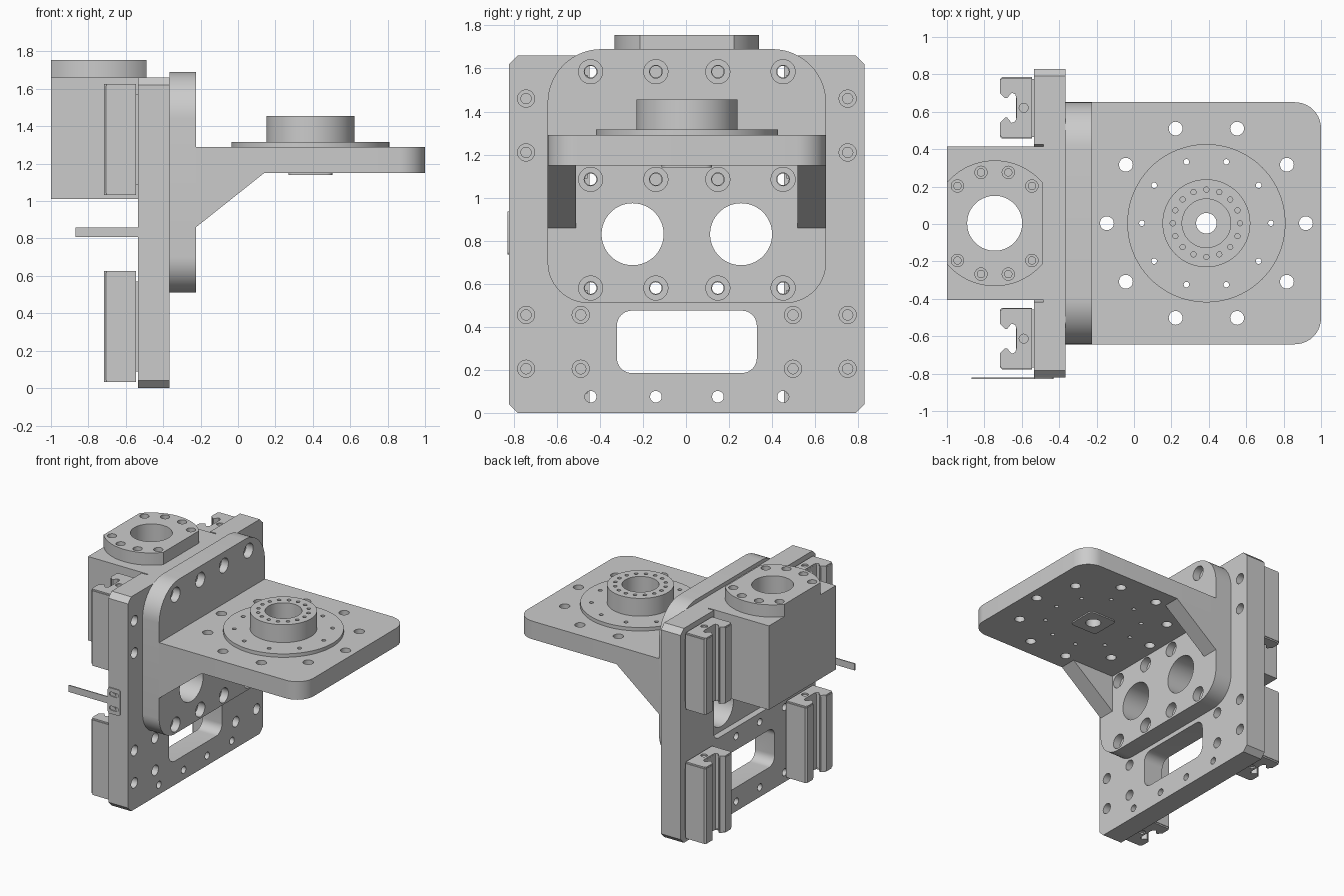
import bpy, bmesh
from math import cos, sin, pi, radians

if "Cube" in bpy.data.objects:
    bpy.data.objects.remove(bpy.data.objects["Cube"])

YC = 0.004  # small sideways offset that centres the whole model


def add_prism(bm, pts, axis, a, b):
    def place(p, d):
        u, v = p
        return {'x': (d, u + YC, v), 'y': (u, d + YC, v), 'z': (u, v + YC, d)}[axis]
    lo = [bm.verts.new(place(p, a)) for p in pts]
    hi = [bm.verts.new(place(p, b)) for p in pts]
    faces = [bm.faces.new(lo), bm.faces.new(hi[::-1])]
    n = len(pts)
    for i in range(n):
        j = (i + 1) % n
        faces.append(bm.faces.new((lo[i], hi[i], hi[j], lo[j])))
    bmesh.ops.recalc_face_normals(bm, faces=faces)


def make(name, prisms):
    bm = bmesh.new()
    for p in prisms:
        add_prism(bm, *p)
    me = bpy.data.meshes.new(name)
    bm.to_mesh(me)
    bm.free()
    ob = bpy.data.objects.new(name, me)
    bpy.context.collection.objects.link(ob)
    return ob


def cut(ob, prisms):
    tool = make("cutter", prisms)
    mod = ob.modifiers.new("cut", 'BOOLEAN')
    mod.operation, mod.solver, mod.object = 'DIFFERENCE', 'EXACT', tool
    bpy.context.view_layer.update()
    dg = bpy.context.evaluated_depsgraph_get()
    me = bpy.data.meshes.new_from_object(ob.evaluated_get(dg))
    ob.modifiers.clear()
    ob.data = me
    bpy.data.objects.remove(tool)


def circle(u, v, r, n=32):
    return [(u + r * cos(2 * pi * i / n), v + r * sin(2 * pi * i / n)) for i in range(n)]


def ring(u, v, radius, count, r, n=20):
    return [circle(u + radius * cos(2 * pi * i / count), v + radius * sin(2 * pi * i / count), r, n)
            for i in range(count)]


def rect(u0, v0, u1, v1, radii=(0, 0, 0, 0), n=10):
    # corner radii: low-left, low-right, top-right, top-left
    pts = []
    for k, (u, v, su, sv) in enumerate([(u0, v0, 1, 1), (u1, v0, -1, 1), (u1, v1, -1, -1), (u0, v1, 1, -1)]):
        r = radii[k]
        if r == 0:
            pts.append((u, v))
            continue
        for i in range(n + 1):
            t = pi + k * pi / 2 + i * pi / 2 / n
            pts.append((u + su * r + r * cos(t), v + sv * r + r * sin(t)))
    return pts


def along(axis, a, b, shapes):
    return [(s, axis, a, b) for s in shapes]


BOLT_Y = (-0.447, -0.144, 0.144, 0.447)
bracket_bolts = [(y, z) for y in BOLT_Y for z in (0.58, 1.085, 1.585)]
rail_bolts = [(s * y, z) for s in (-1, 1) for y in (0.493, 0.747) for z in (0.205, 0.455, 1.21, 1.46)]
big_holes = [circle(s * 0.252, 0.83, 0.144, 64) for s in (-1, 1)]

# main carriage plate with chamfered corners, rear pocket, window and holes
c, w, h = 0.04, 0.826, 1.66
plate = make("main_plate", [([(-w + c, 0), (w - c, 0), (w, c), (w, h - c), (w - c, h),
                              (-w + c, h), (-w, h - c), (-w, c)], 'x', -0.535, -0.367)])
cut(plate, [(rect(-0.42, 0.65, 0.42, 1.8, (0.06, 0.06, 0, 0)), 'x', -0.6, -0.485)])
cut(plate, along('x', -0.7, -0.2, big_holes + [rect(-0.325, 0.185, 0.325, 0.475, (0.07,) * 4)]
                 + [circle(y, z, 0.027, 20) for y, z in bracket_bolts + [(y, 0.075) for y in BOLT_Y]]
                 + [circle(y, z, 0.024, 20) for y, z in rail_bolts]))
cut(plate, along('x', -0.43, -0.2, [circle(y, z, 0.04, 24) for y, z in rail_bolts]))

# upright bracket plate
upright = make("bracket_upright", [(rect(-0.647, 0.51, 0.647, 1.69, (0.19, 0.19, 0.25, 0.25), 14),
                                    'x', -0.367, -0.225)])
cut(upright, along('x', -0.5, -0.1, big_holes + [circle(y, z, 0.03, 20) for y, z in bracket_bolts]))
cut(upright, along('x', -0.285, -0.1, [circle(y, z, 0.056, 28) for y, z in bracket_bolts]))

# side gussets under the shelf
make("bracket_gussets", [([(-0.225, 0.86), (0.14, 1.15), (-0.225, 1.15)], 'y', s * 0.515, s * 0.647)
                         for s in (-1, 1)])

# shelf
CX = 0.387
shelf = make("bracket_shelf", [(rect(-0.225, -0.647, 1.0, 0.647, (0, 0.14, 0.14, 0)), 'z', 1.15, 1.29)])
cut(shelf, along('z', 1.0, 1.5, [circle(CX, 0, 0.055)] + ring(CX, 0, 0.532, 10, 0.037)
                 + ring(CX, 0, 0.345, 10, 0.015, 14)))

# turntable disc and its boss
disc = make("turntable_disc", [(circle(CX, 0, 0.423, 96), 'z', 1.29, 1.317)])
cut(disc, along('z', 1.2, 1.5, [circle(CX, 0, 0.055)] + ring(CX, 0, 0.345, 10, 0.015, 14)))
boss = make("turntable_boss", [(circle(CX, 0, 0.235, 72), 'z', 1.317, 1.455)])
cut(boss, along('z', 1.2, 1.6, [circle(CX, 0, 0.13, 48)]))
cut(boss, along('z', 1.39, 1.6, ring(CX, 0, 0.18, 16, 0.014, 14)))

# small pad under the shelf
pad = make("underside_pad", [(rect(0.27, -0.117, 0.504, 0.117, (0.03,) * 4, 4), 'z', 1.14, 1.15)])
cut(pad, along('z', 1.0, 1.3, [circle(CX, 0, 0.055)]))

# gearbox block with its clipped round flange
GX = -0.745
box = make("gearbox_block", [(rect(-1.0, -0.41, -0.485, 0.41), 'z', 1.01, 1.66)])
cut(box, along('z', 0.9, 1.8, [circle(GX, 0, 0.147, 64)]))
arc = [(GX + 0.336 * cos(radians(t)), 0.336 * sin(radians(t)))
       for start in (40.6, 220.6) for t in [start + 98.8 * i / 24 for i in range(25)]]
flange = make("gearbox_flange", [(arc, 'z', 1.66, 1.755)])
flange_bolts = [(GX + sx * x, sy * y) for x, y in ((0.199, 0.199), (0.073, 0.272))
                for sx in (-1, 1) for sy in (-1, 1)]
cut(flange, along('z', 1.5, 1.9, [circle(GX, 0, 0.147, 64)]))
cut(flange, along('z', 1.695, 1.9, [circle(x, y, 0.033, 24) for x, y in flange_bolts]))
make("flange_bolts", along('z', 1.69, 1.715, [circle(x, y, 0.022, 20) for x, y in flange_bolts]))

# four linear rail carriages, channel open to the rear
half = [(-0.545, 0.165), (-0.705, 0.165), (-0.717, 0.153), (-0.717, 0.08), (-0.69, 0.053),
        (-0.68, 0.053), (-0.655, 0.083), (-0.635, 0.075), (-0.63, 0.055)]
for side, s in (("left", -1), ("right", 1)):
    yc = s * 0.617
    body = [(x, yc + y) for x, y in half] + [(x, yc - y) for x, y in half[::-1]]
    cap = [(x * 0.985 - 0.009, yc + (y - yc) * 0.97) for x, y in body]
    for level, z in (("lower", 0.04), ("upper", 1.04)):
        make(f"{level}_{side}_carriage", [(body, 'z', z + 0.004, z + 0.576)])
        ends = make(f"{level}_{side}_carriage_caps", [(cap, 'z', z - 0.007, z + 0.004),
                                                      (cap, 'z', z + 0.576, z + 0.587)])
        cut(ends, along('z', z - 0.1, z + 0.7, [circle(-0.59, yc, 0.024, 20)]))
        make(f"{level}_{side}_carriage_mount", [(rect(-0.545, yc - 0.155, -0.535, yc + 0.155),
                                                 'z', z + 0.05, z + 0.53)])

# sensor flag on the front edge, with slots and screws
flag = make("sensor_flag", [(rect(-0.535, 0.735, -0.43, 0.935, (0.015,) * 4, 4), 'y', -0.834, -0.826),
                            (rect(-0.87, 0.808, -0.535, 0.86), 'y', -0.834, -0.826)])
cut(flag, along('y', -0.9, -0.8, [rect(-0.52, z - 0.016, -0.445, z + 0.016, (0.0155,) * 4, 5)
                                  for z in (0.78, 0.888)]))
make("flag_screws", along('y', -0.832, -0.826, [circle(-0.482, z, 0.012, 16) for z in (0.78, 0.888)]))

# smooth the round walls while keeping edges sharp
for ob in bpy.context.collection.objects:
    ob.select_set(True)
    bpy.context.view_layer.objects.active = ob
bpy.ops.object.shade_smooth_by_angle(angle=radians(30))
